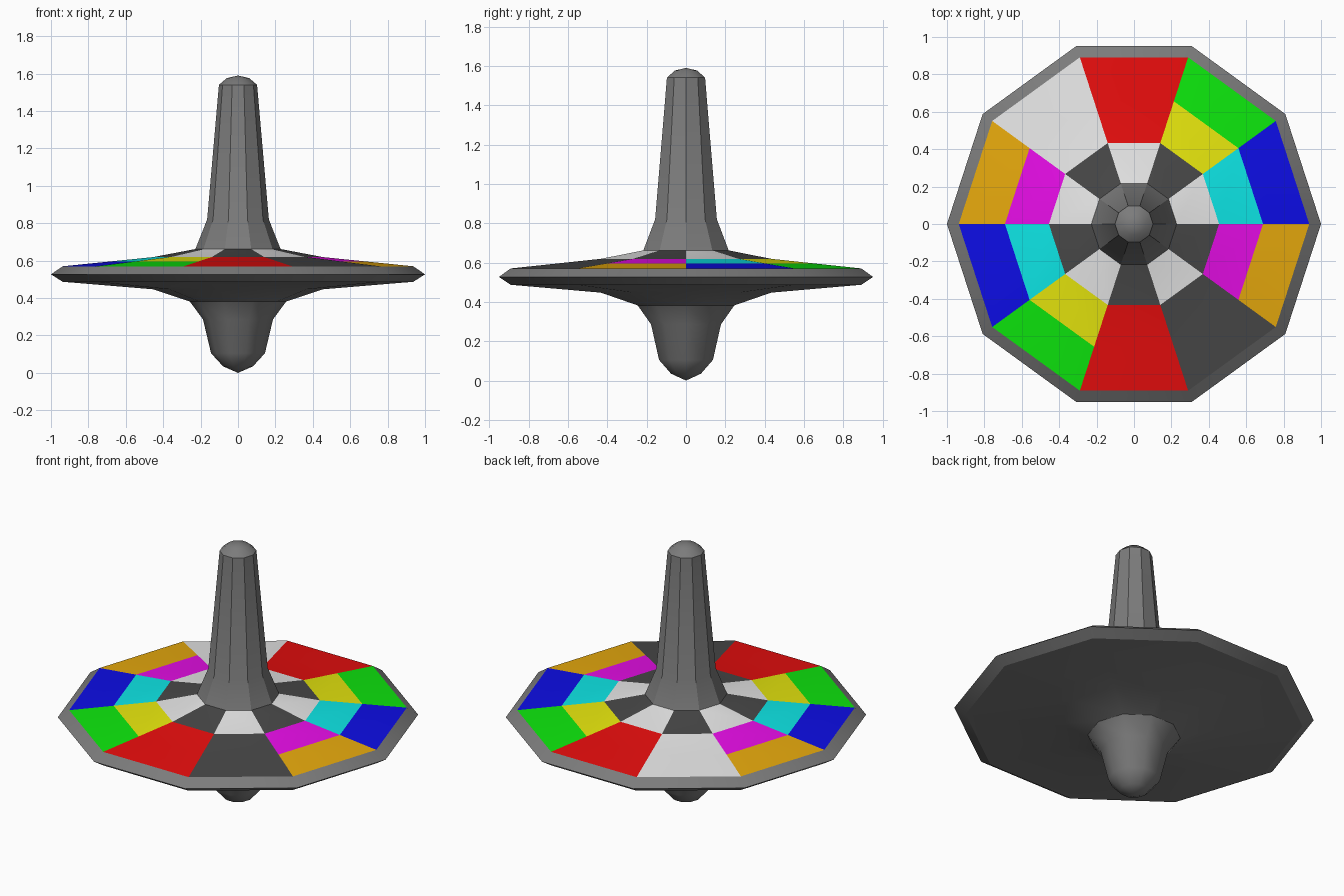
import bpy, bmesh, math

SIDES = 10

cube = bpy.data.objects.get("Cube")
if cube:
    bpy.data.objects.remove(cube, do_unlink=True)


def make_material(name, r, g, b):
    mat = bpy.data.materials.new(name)
    mat.use_nodes = True
    mat.diffuse_color = (r, g, b, 1)
    mat.node_tree.nodes["Principled BSDF"].inputs["Base Color"].default_value = (r, g, b, 1)
    return mat


HI, LO = 0.8, 0.004
mats = {
    "grey": make_material("metal_grey", 0.2, 0.2, 0.2),
    "white": make_material("white", HI, HI, HI),
    "dark": make_material("dark_grey", 0.065, 0.065, 0.065),
    "red": make_material("red", HI, LO, LO),
    "green": make_material("green", LO, HI, LO),
    "blue": make_material("blue", LO, LO, HI),
    "yellow": make_material("yellow", HI, HI, LO),
    "cyan": make_material("cyan", LO, HI, HI),
    "magenta": make_material("magenta", HI, LO, HI),
    "orange": make_material("orange", HI, 0.4, LO),
}


def lathe(name, profile, colour=None):
    """Turn a top-to-bottom (radius, height) profile into a ten-sided shell."""
    bm = bmesh.new()
    rings = []
    for r, z in profile:
        if r == 0:
            rings.append([bm.verts.new((0, 0, z))] * SIDES)
        else:
            rings.append([bm.verts.new((r * math.cos(math.tau * k / SIDES),
                                        r * math.sin(math.tau * k / SIDES), z))
                          for k in range(SIDES)])
    names = list(mats)
    for row, (upper, lower) in enumerate(zip(rings, rings[1:])):
        for k in range(SIDES):
            n = (k + 1) % SIDES
            corners = dict.fromkeys((upper[k], lower[k], lower[n], upper[n]))
            face = bm.faces.new(list(corners))
            if colour:
                face.material_index = names.index(colour(row, k))
    mesh = bpy.data.meshes.new(name)
    bm.to_mesh(mesh)
    bm.free()
    for mat in (mats.values() if colour else [mats["grey"]]):
        mesh.materials.append(mat)
    obj = bpy.data.objects.new(name, mesh)
    bpy.context.collection.objects.link(obj)
    bpy.ops.object.select_all(action="DESELECT")
    obj.select_set(True)
    bpy.context.view_layer.objects.active = obj
    bpy.ops.object.shade_smooth_by_angle(angle=math.radians(30))
    return obj


# Painted wedges: the same colour pairs repeat on the opposite half
MIDDLE = ["cyan", "yellow", "red", "white", "magenta"]
OUTER = ["blue", "green", "red", "white", "orange"]


def panel_colour(row, k):
    if row == 0:
        return "dark" if k % 2 else "white"
    colour = (MIDDLE if row == 1 else OUTER)[k % 5]
    return "dark" if colour == "white" and k >= 5 else colour


# Tapered handle with domed cap
lathe("handle", [(0, 1.59), (0.06, 1.576), (0.102, 1.54), (0.165, 0.82), (0.228, 0.662)])

# Coloured upper face of the disc
lathe("painted_disc", [(0.228, 0.662), (0.455, 0.619), (0.69, 0.595), (0.937, 0.57)],
      panel_colour)

# Bevelled rim
lathe("rim", [(0.937, 0.57), (1.0, 0.527), (0.937, 0.487)])

# Underside sweeping into the rounded spinning tip
lathe("underside_and_tip", [(0.937, 0.487), (0.455, 0.447), (0.258, 0.382),
                            (0.187, 0.286), (0.144, 0.105), (0.08, 0.035), (0, 0)])
